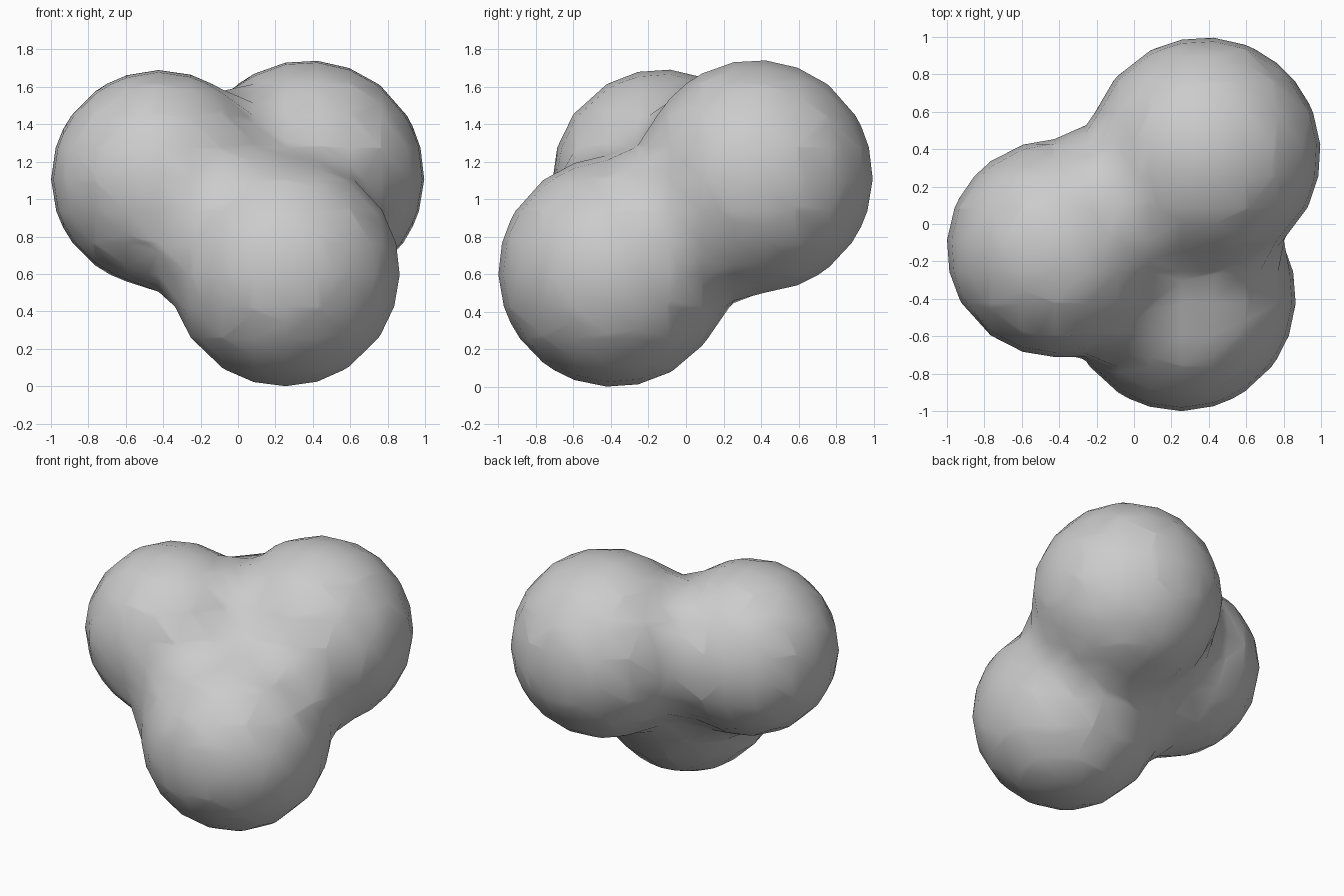
import bpy

if "Cube" in bpy.data.objects:
    bpy.data.objects.remove(bpy.data.objects["Cube"])

# Three soft balls that melt into one another: (centre, visible radius)
BALLS = [
    ((-0.42, -0.13, 1.11), 0.58),    # left
    ((0.375, 0.375, 1.12), 0.622),   # back right
    ((0.25, -0.385, 0.613), 0.615),  # front, low
]
STIFFNESS = 5.0    # higher gives tighter creases between the balls
THRESHOLD = 0.6

meta = bpy.data.metaballs.new("blended_balls_field")
meta.resolution = meta.render_resolution = 0.17
meta.threshold = THRESHOLD
# Share of the field radius at which a lone ball's skin appears
skin = (1 - (THRESHOLD / STIFFNESS) ** (1 / 3)) ** 0.5
for centre, radius in BALLS:
    ball = meta.elements.new(type='BALL')
    ball.co = centre
    ball.stiffness = STIFFNESS
    ball.radius = radius / skin

field = bpy.data.objects.new("blended_balls_field", meta)
bpy.context.collection.objects.link(field)
bpy.context.view_layer.update()

# Bake the blended skin to a smooth mesh
depsgraph = bpy.context.evaluated_depsgraph_get()
mesh = bpy.data.meshes.new_from_object(field.evaluated_get(depsgraph))
bpy.data.objects.remove(field)
mesh.shade_smooth()
body = bpy.data.objects.new("blended_balls", mesh)
bpy.context.collection.objects.link(body)

# Rest on the floor
lowest = min(v.co.z for v in mesh.vertices)
for v in mesh.vertices:
    v.co.z -= lowest
